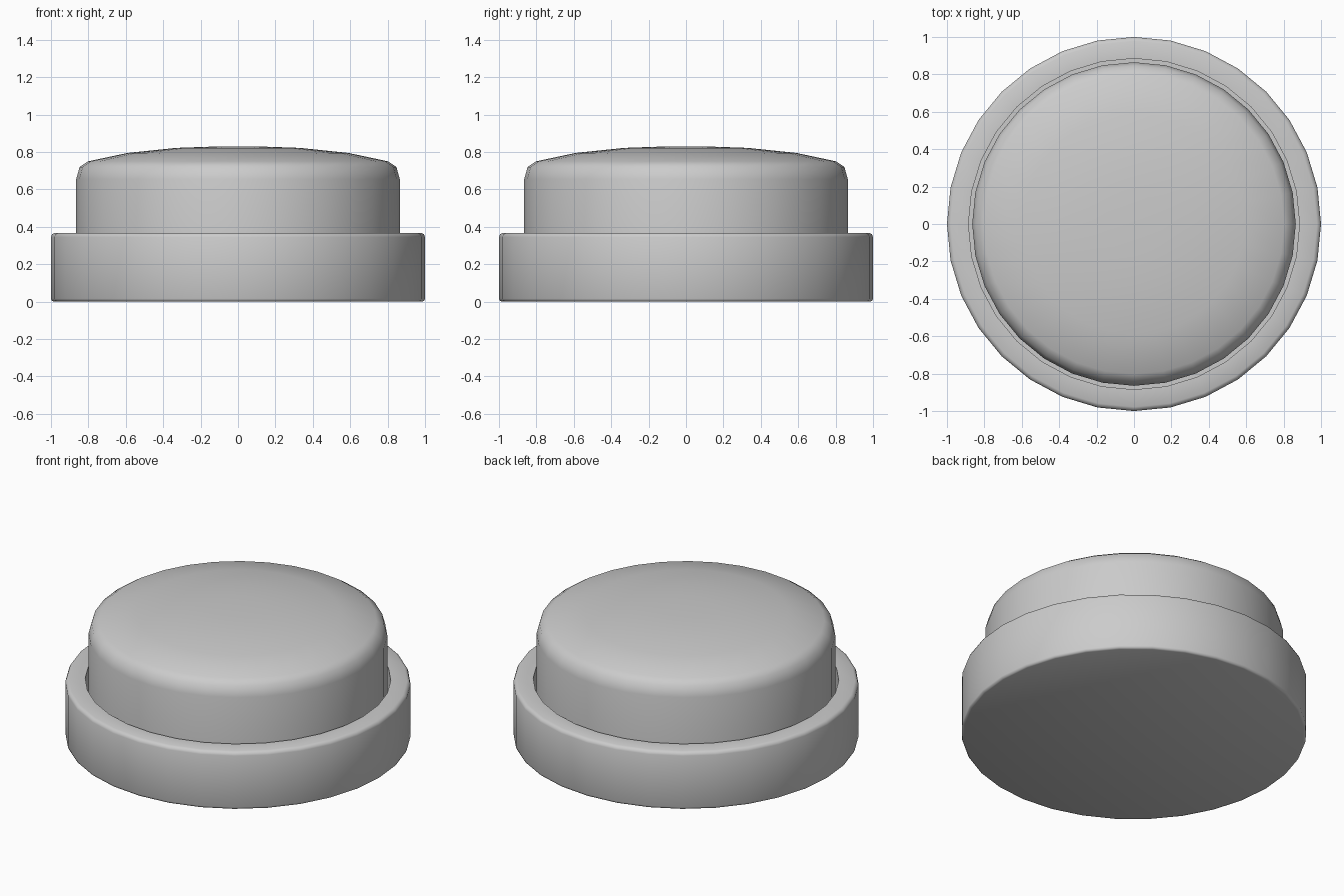
import bpy, bmesh, math

if "Cube" in bpy.data.objects:
    bpy.data.objects.remove(bpy.data.objects["Cube"])

SIDES = 32


def lathe(name, profile):
    """Revolve (radius, z) points about z; zero radius makes a pole."""
    bm = bmesh.new()
    rings = []
    for r, z in profile:
        if r == 0:
            rings.append([bm.verts.new((0, 0, z))] * SIDES)
        else:
            rings.append([bm.verts.new((r * math.cos(2 * math.pi * i / SIDES),
                                        r * math.sin(2 * math.pi * i / SIDES), z))
                          for i in range(SIDES)])
    for a, b in zip(rings, rings[1:]):
        for i in range(SIDES):
            j = (i + 1) % SIDES
            corners = list(dict.fromkeys([a[i], a[j], b[j], b[i]]))
            bm.faces.new(corners)
    bmesh.ops.recalc_face_normals(bm, faces=bm.faces)
    mesh = bpy.data.meshes.new(name)
    bm.to_mesh(mesh)
    bm.free()
    obj = bpy.data.objects.new(name, mesh)
    bpy.context.collection.objects.link(obj)
    bpy.ops.object.select_all(action='DESELECT')
    obj.select_set(True)
    bpy.context.view_layer.objects.active = obj
    bpy.ops.object.shade_smooth_by_angle(angle=math.radians(50))
    return obj


# Base housing: closed bottom, softened rim, narrow well for the button
lathe("button_base", [(0, 0), (0.985, 0), (0.996, 0.005), (1, 0.016),
                      (1, 0.345), (0.994, 0.36), (0.978, 0.368),
                      (0.885, 0.368), (0.885, 0.17), (0, 0.17)])

# Push cap: straight wall, rounded shoulder, shallow dome
lathe("push_cap", [(0, 0.172), (0.865, 0.172), (0.865, 0.655), (0.847, 0.72),
                   (0.802, 0.75), (0.59, 0.795), (0.33, 0.822),
                   (0.16, 0.828), (0, 0.83)])
